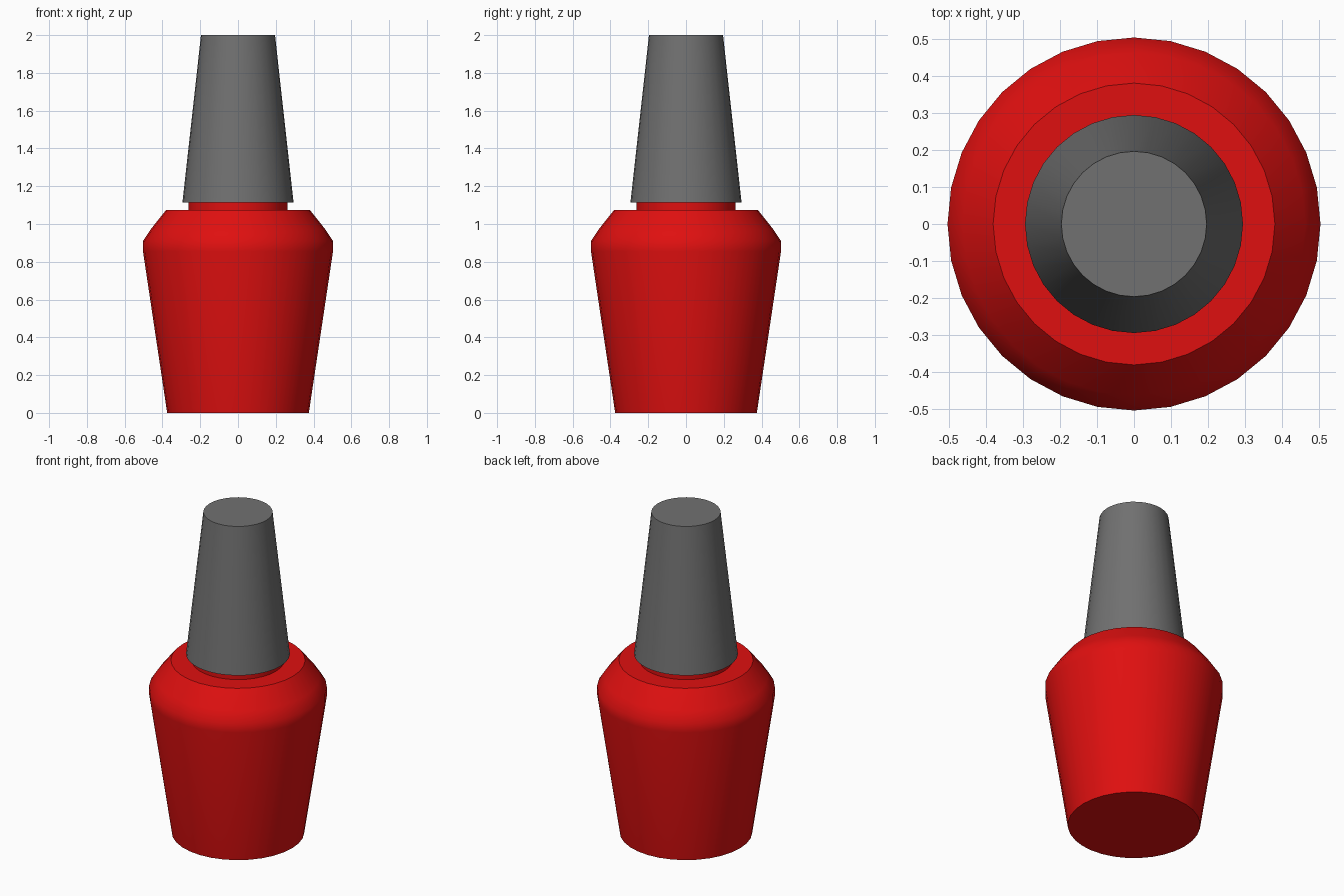
import bpy
import bmesh
from math import cos, sin, pi, radians

SIDES = 32

cube = bpy.data.objects.get("Cube")
if cube:
    bpy.data.objects.remove(cube, do_unlink=True)


def make_material(name, color):
    mat = bpy.data.materials.new(name)
    mat.use_nodes = True
    mat.diffuse_color = color
    mat.node_tree.nodes["Principled BSDF"].inputs["Base Color"].default_value = color
    return mat


def lathe(name, profile, mat):
    """Revolve (radius, height) points around z and close both ends."""
    bm = bmesh.new()
    rings = []
    for r, z in profile:
        angles = [2 * pi * i / SIDES for i in range(SIDES)]
        rings.append([bm.verts.new((r * cos(a), r * sin(a), z)) for a in angles])
    for low, high in zip(rings, rings[1:]):
        for i in range(SIDES):
            j = (i + 1) % SIDES
            bm.faces.new((low[i], low[j], high[j], high[i]))
    bm.faces.new(rings[0][::-1])
    bm.faces.new(rings[-1])
    mesh = bpy.data.meshes.new(name)
    bm.to_mesh(mesh)
    bm.free()
    mesh.materials.append(mat)
    obj = bpy.data.objects.new(name, mesh)
    bpy.context.collection.objects.link(obj)
    bpy.ops.object.select_all(action="DESELECT")
    obj.select_set(True)
    bpy.context.view_layer.objects.active = obj
    bpy.ops.object.shade_smooth_by_angle(angle=radians(45))
    return obj


red = make_material("glossy red", (0.74, 0.005, 0.005, 1))
grey = make_material("cap grey", (0.165, 0.165, 0.165, 1))

# Tapered bottle with a rounded shoulder
lathe("bottle", [(0.375, 0), (0.503, 0.855), (0.503, 0.91),
                 (0.462, 0.972), (0.38, 1.075)], red)

# Short neck between bottle and cap
lathe("neck", [(0.263, 1.07), (0.263, 1.118)], red)

# Tall tapered cap
lathe("cap", [(0.294, 1.115), (0.196, 2)], grey)
